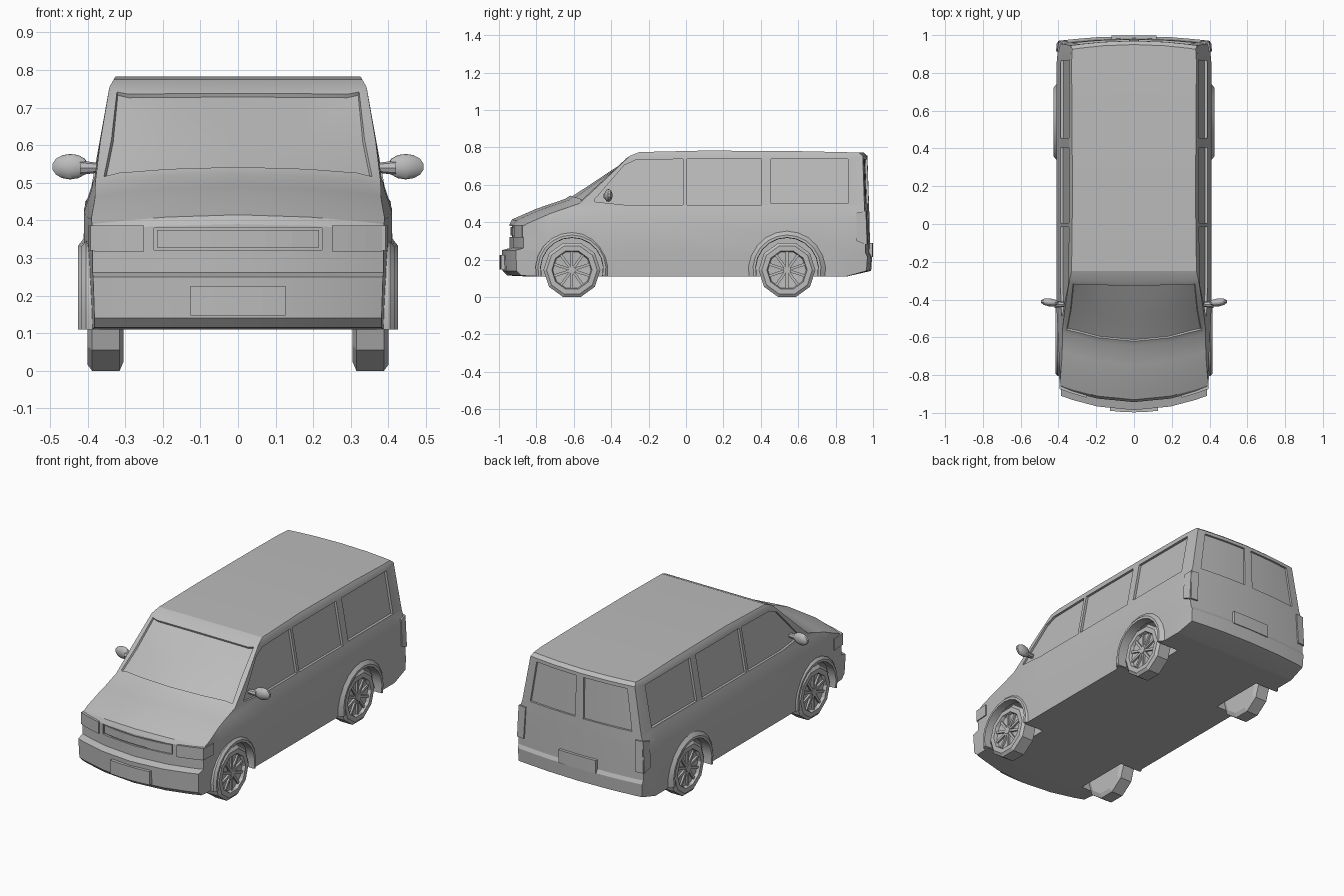
import bpy, bmesh, math
from mathutils import Vector, Matrix

if "Cube" in bpy.data.objects:
    bpy.data.objects.remove(bpy.data.objects["Cube"])

grey = bpy.data.materials.new("plain grey")
grey.use_nodes = True
grey.diffuse_color = (0.5, 0.5, 0.5, 1)
grey.node_tree.nodes["Principled BSDF"].inputs["Base Color"].default_value = (0.5, 0.5, 0.5, 1)


def finish(name, bm, smooth=None):
    bmesh.ops.recalc_face_normals(bm, faces=bm.faces)
    me = bpy.data.meshes.new(name)
    bm.to_mesh(me)
    bm.free()
    ob = bpy.data.objects.new(name, me)
    bpy.context.collection.objects.link(ob)
    me.materials.append(grey)
    if smooth:
        shade(ob, smooth)
    return ob


def shade(ob, angle):
    bpy.ops.object.select_all(action='DESELECT')
    ob.select_set(True)
    bpy.context.view_layer.objects.active = ob
    bpy.ops.object.shade_smooth_by_angle(angle=math.radians(angle))


def clamp(v):
    return max(0.0, min(1.0, v))


# Body surface: half width by height, end taper and bowed nose and tail
WIDTHS = [(0.11, 0.405), (0.25, 0.41), (0.43, 0.41), (0.49, 0.39), (0.755, 0.342), (0.79, 0.322)]


def half_width(z, y=0):
    w = WIDTHS[0][1]
    for (z0, w0), (z1, w1) in zip(WIDTHS, WIDTHS[1:]):
        if z >= z0:
            w = w0 + (w1 - w0) * clamp((z - z0) / (z1 - z0))
    return w * (1 - 0.06 * clamp((-y - 0.5) / 0.4) - 0.03 * clamp((y - 0.85) / 0.13))


def warp(f, y, z):
    y2 = y + f * f * (0.075 * clamp((-y - 0.3) / 0.3) - 0.025 * clamp((y - 0.85) / 0.1))
    drop = 0.025 * clamp((-y - 0.4) / 0.25) * clamp((z - 0.35) / 0.06)
    return Vector((f * half_width(z, y2), y2, z - f * f * drop))


def side_map(s):
    return lambda u, v, d: (s * (half_width(v, u) + d), u, v)


def end_map(y0, slope=0.0, out=-1):
    def place(u, v, d):
        p = warp(u, y0 + slope * (v - 0.45), v)
        return (p.x, p.y + out * d, v)
    return place


def panel(name, us, lo, hi, place, d0, d1):
    """Closed slab that follows a body surface, column by column."""
    lo = lo if isinstance(lo, list) else [lo] * len(us)
    hi = hi if isinstance(hi, list) else [hi] * len(us)
    bm = bmesh.new()
    rings = [[bm.verts.new(place(u, v, d)) for v, d in ((a, d0), (b, d0), (b, d1), (a, d1))]
             for u, a, b in zip(us, lo, hi)]
    for r, q in zip(rings, rings[1:]):
        for i in range(4):
            j = (i + 1) % 4
            bm.faces.new((r[i], r[j], q[j], q[i]))
    bm.faces.new(rings[0])
    bm.faces.new(rings[-1])
    return finish(name, bm)


def spread(a, b, n):
    return [a + (b - a) * i / n for i in range(n + 1)]


def cylinder(name, r, x0, x1, y, z, n, r2=None):
    bm = bmesh.new()
    m = Matrix.Translation(((x0 + x1) / 2, y, z)) @ Matrix.Rotation(math.pi / 2, 4, 'Y')
    bmesh.ops.create_cone(bm, cap_ends=True, segments=n, radius1=r,
                          radius2=r if r2 is None else r2, depth=x1 - x0, matrix=m)
    return finish(name, bm)


# Body shell: centre-line profile pulled across, sliced and warped
profile = [(-.955, .115), (-.98, .14), (-.985, .25), (-.943, .262), (-.943, .39), (-.93, .415),
           (-.80, .472), (-.645, .525), (-.30, .755), (-.25, .775), (.1, .783), (.6, .78),
           (.95, .772), (.97, .755), (.98, .45), (.985, .235), (.995, .215), (.99, .14),
           (.86, .11), (-.85, .11)]
bm = bmesh.new()
cap = bm.faces.new([bm.verts.new((-1, y, z)) for y, z in profile])
ext = bmesh.ops.extrude_face_region(bm, geom=[cap])
bmesh.ops.translate(bm, vec=(2, 0, 0), verts=[v for v in ext["geom"] if isinstance(v, bmesh.types.BMVert)])
if cap.is_valid and len(bm.faces) == len(profile) + 1:
    bm.faces.new([v for v in cap.verts])
cuts = [((f, 0, 0), (1, 0, 0)) for f in (-.85, -.5, 0, .5, .85)]
cuts += [((0, y, 0), (0, 1, 0)) for y in (-.8, -.5, -.3, .85)]
cuts += [((0, 0, z), (0, 0, 1)) for z in (.25, .43, .49, .755)]
for co, no in cuts:
    bmesh.ops.bisect_plane(bm, geom=bm.verts[:] + bm.edges[:] + bm.faces[:],
                           plane_co=co, plane_no=no, dist=0.0005)
for v in bm.verts:
    v.co = warp(*v.co)
bmesh.ops.recalc_face_normals(bm, faces=bm.faces)
# Windscreen set into its frame
glass = []
for f in bm.faces:
    c = f.calc_center_median()
    if 0.49 < c.z < 0.75 and -0.64 < c.y < -0.28 and f.normal.y < -0.3 and f.normal.z > 0.4 \
            and max(v.co.z for v in f.verts) > 0.54:
        glass.append(f)
bmesh.ops.inset_region(bm, faces=glass, thickness=0.03, depth=0)
bmesh.ops.inset_region(bm, faces=glass, thickness=0.003, depth=-0.01)
bmesh.ops.triangulate(bm, faces=bm.faces)
body = finish("van_body", bm)

# Cutters for window recesses, grille and wheel wells
cutters = []
for s in (1, -1):
    put = side_map(s)
    cutters += [
        panel("cut", [-.49, -.33, -.27, -.015], [.51, .493, .493, .493], [.52, .705, .732, .738], put, -.014, .1),
        panel("cut", [.005, .405], .493, .738, put, -.014, .1),
        panel("cut", [.455, .865], .50, .738, put, -.014, .1),
        panel("cut", spread(.07 * s, .86 * s, 4), .50, .735, end_map(.98, -.033, 1), -.012, .1)]
    for y in (-.61, .54):
        cutters.append(cylinder("cut", .172, min(.28 * s, .6 * s), max(.28 * s, .6 * s), y, .15, 24))
cutters.append(panel("cut", spread(-.58, .58, 6), .322, .38, end_map(-.943), -.012, .1))
for c in cutters:
    c.hide_render = True
    mod = body.modifiers.new("cut", 'BOOLEAN')
    mod.operation, mod.solver, mod.object = 'DIFFERENCE', 'EXACT', c
    bpy.context.view_layer.objects.active = body
    bpy.ops.object.modifier_apply(modifier=mod.name)
for c in cutters:
    bpy.data.objects.remove(c)
shade(body, 20)


def wheel(name, s, y):
    """Faceted tyre with a dished rim, ten spokes and a hub."""
    bm = bmesh.new()
    tyre = [(.305, 0), (.305, .128), (.315, .152), (.388, .152), (.40, .135), (.40, .108), (.382, .102), (.376, 0)]
    vs = [bm.verts.new((x, 0, r)) for x, r in tyre]
    es = [bm.edges.new(p) for p in zip(vs, vs[1:])]
    rot = Matrix.Rotation(math.pi / 10, 3, 'X')
    for v in vs:
        v.co = rot @ v.co
    bmesh.ops.spin(bm, geom=vs + es, cent=(0, 0, 0), axis=(1, 0, 0), angle=2 * math.pi, steps=10)
    bmesh.ops.remove_doubles(bm, verts=bm.verts, dist=0.0005)
    for i in range(10):
        m = Matrix.Rotation(i * math.pi / 5, 4, 'X') @ Matrix.Translation((.383, 0, .06)) \
            @ Matrix.Diagonal((.016, .014, .09, 1))
        bmesh.ops.create_cube(bm, size=1, matrix=m)
    hub = Matrix.Translation((.383, 0, 0)) @ Matrix.Rotation(math.pi / 2, 4, 'Y')
    bmesh.ops.create_cone(bm, cap_ends=True, segments=10, radius1=.024, radius2=.02, depth=.024, matrix=hub)
    bmesh.ops.transform(bm, matrix=Matrix.Translation((0, y, .1445)) @ Matrix.Diagonal((s, 1, 1, 1)), verts=bm.verts)
    finish(name, bm)


def arch(name, s, y, r_out, x_out):
    """Flared lip round a wheel opening."""
    bm = bmesh.new()
    section = [(.37, .166), (x_out, .168), (x_out, .182), (.404, r_out), (.37, r_out)]
    rings = []
    for a in spread(-13, 193, 12):
        c, d = math.cos(math.radians(a)), math.sin(math.radians(a))
        rings.append([bm.verts.new((s * x, y + r * c, max(.11, .15 + r * d))) for x, r in section])
    for p, q in zip(rings, rings[1:]):
        for i in range(5):
            j = (i + 1) % 5
            bm.faces.new((p[i], p[j], q[j], q[i]))
    bm.faces.new(rings[0])
    bm.faces.new(rings[-1])
    finish(name, bm, 30)


for side, s in (("left", 1), ("right", -1)):
    for end, y, r, x in (("front", -.61, .195, .416), ("rear", .54, .21, .426)):
        wheel(f"{end}_{side}_wheel", s, y)
        arch(f"{end}_{side}_arch", s, y, r, x)
    # Lamps on the nose and wrapping the corners
    panel(f"{side}_headlight", spread(.65 * s, .99 * s, 3), .317, .386, end_map(-.943), -.01, .008)
    panel(f"{side}_side_lamp", [-.875, -.79], .32, .386, side_map(s), -.01, .006)
    panel(f"{side}_tail_light", [.912, .962], [.30, .28], [.45, .46], side_map(s), -.01, .009)
    panel(f"{side}_tail_light_back", [.90 * s, 1.01 * s], .28, .46, end_map(.98, -.033, 1), -.01, .008)
    # Door mirror: flattened pod on a short tapered arm
    bm = bmesh.new()
    pod = Matrix.Translation((.446 * s, -.415, .543)) @ Matrix.Rotation(.12 * s, 4, 'Z') \
        @ Matrix.Diagonal((.051, .022, .034, 1))
    bmesh.ops.create_uvsphere(bm, u_segments=10, v_segments=7, radius=1, matrix=pod)
    arm = Matrix.Translation((.395 * s, -.425, .54)) @ Matrix.Rotation(s * math.pi / 2, 4, 'Y')
    bmesh.ops.create_cone(bm, cap_ends=True, segments=8, radius1=.013, radius2=.019, depth=.05, matrix=arm)
    finish(f"{side}_mirror", bm, 30)

# Blank number plates and the bumper lip
panel("front_plate", spread(-.33, .33, 4), .147, .225, end_map(-.983), -.01, .014)
panel("rear_plate", spread(-.3, .3, 4), .215, .29, end_map(.985, 0, 1), -.01, .014)
panel("grille_bar", spread(-.56, .56, 6), .328, .374, end_map(-.943), -.02, -.006)
